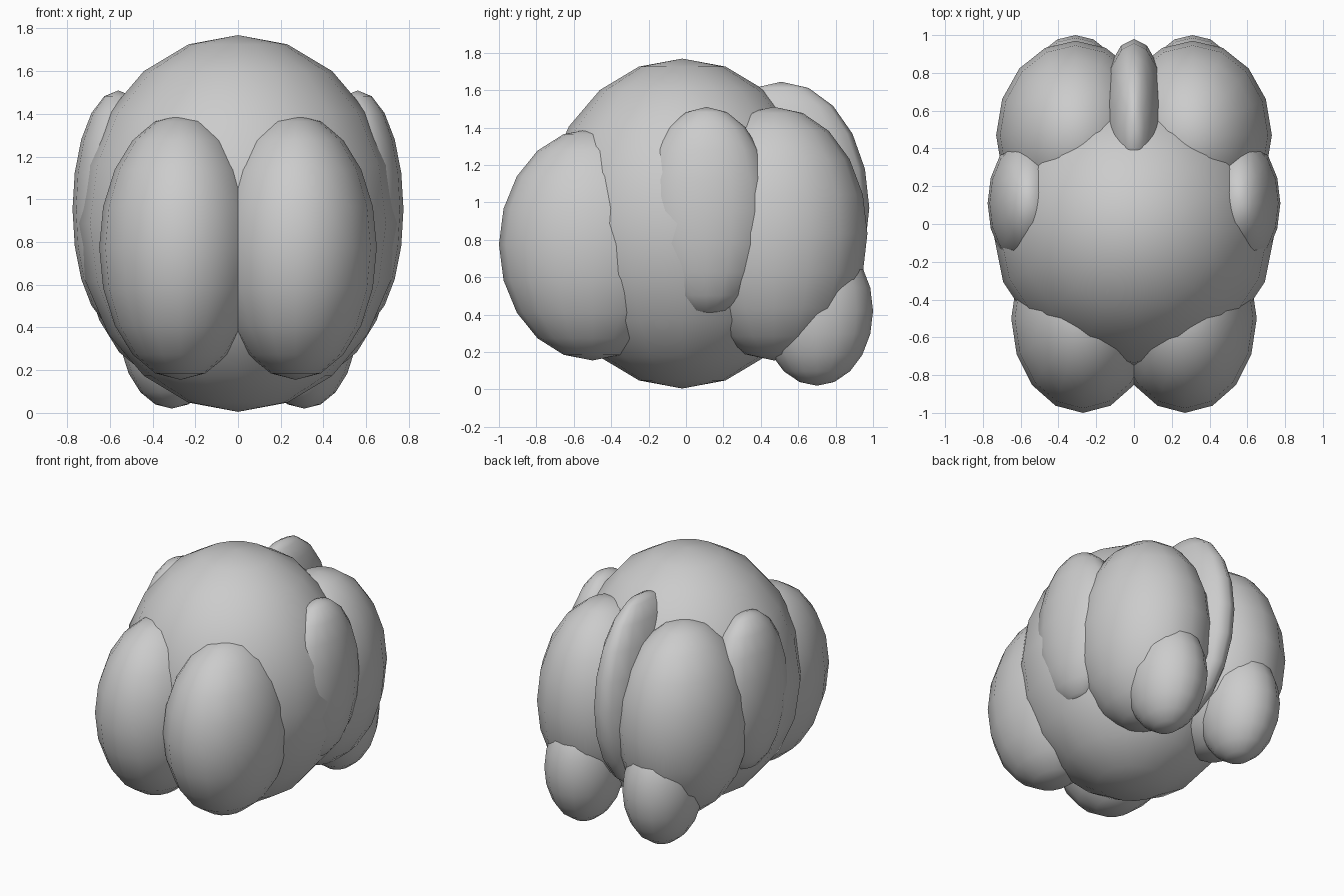
import bpy

if "Cube" in bpy.data.objects:
    bpy.data.objects.remove(bpy.data.objects["Cube"])


def lobe(name, centre, radii):
    """Smooth 16 x 10 ellipsoid."""
    bpy.ops.mesh.primitive_uv_sphere_add(segments=16, ring_count=10, radius=1, location=centre)
    ob = bpy.context.object
    ob.name = ob.data.name = name
    ob.scale = radii
    bpy.ops.object.transform_apply(location=False, rotation=False, scale=True)
    bpy.ops.object.shade_smooth()
    return ob


# Central body and narrow back ridge
lobe("body", (0, -0.02, 0.887), (0.75, 0.75, 0.882))
lobe("back_ridge", (0, 0.51, 0.97), (0.18, 0.47, 0.675))

# Paired lobes, mirrored across x = 0
pairs = {
    "front_lobe": ((0.27, -0.50, 0.775), (0.38, 0.50, 0.62)),
    "side_lobe": ((0.56, 0.11, 0.953), (0.215, 0.35, 0.557)),
    "back_lobe": ((0.31, 0.47, 0.833), (0.42, 0.50, 0.678)),
    "lower_back_lobe": ((0.31, 0.70, 0.42), (0.25, 0.30, 0.40)),
}
for name, ((x, y, z), radii) in pairs.items():
    for side, sign in (("right", 1), ("left", -1)):
        lobe(f"{name}_{side}", (sign * x, y, z), radii)
